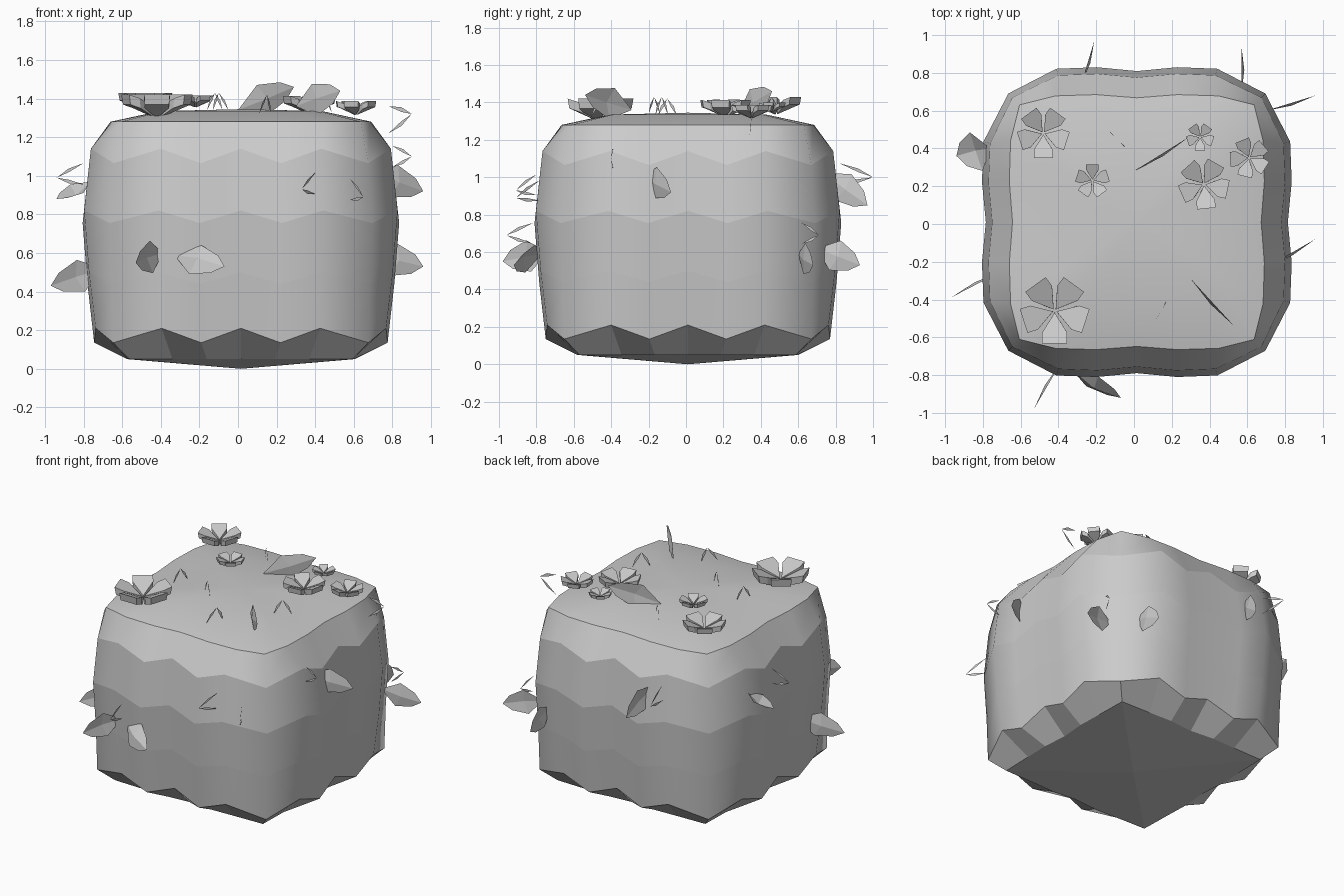
import bpy, bmesh
from math import sin, cos, radians
from mathutils import Vector, Matrix

if "Cube" in bpy.data.objects:
    bpy.data.objects.remove(bpy.data.objects["Cube"])


def finish(bm, name, normals=True):
    if normals:
        bmesh.ops.recalc_face_normals(bm, faces=bm.faces)
    me = bpy.data.meshes.new(name)
    bm.to_mesh(me)
    bm.free()
    ob = bpy.data.objects.new(name, me)
    bpy.context.collection.objects.link(ob)
    return ob


# Rounded block: rings of 24 points whose heights zigzag
def ring(bm, h, corner, spread, z_low, z_high):
    side = [(-2, .99), (-1, 1.0), (0, .975), (1, 1.0), (2, .99)]
    pts = [(k * spread / 2 * h, -d * h) for k, d in side] + [(corner * h, -corner * h)]
    out = []
    for q in range(4):
        rot = Matrix.Rotation(radians(90 * q), 3, 'Z')
        for i, (x, y) in enumerate(pts):
            p = rot @ Vector((x, y, 0))
            z = z_high if i % 2 == 0 else z_low
            out.append(bm.verts.new((p.x + .015, p.y + .01, z)))
    return out


bm = bmesh.new()
levels = [  # half size, corner, spread, low z, high z
    (.59, .98, .60, .05, .05), (.76, .87, .54, .135, .21),
    (.795, .84, .53, .44, .50), (.82, .83, .52, .755, .82),
    (.785, .84, .53, 1.065, 1.14), (.675, .92, .64, 1.28, 1.28),
    (.42, .95, .64, 1.335, 1.335)]
rings = [ring(bm, *lv) for lv in levels]
for k in range(len(rings) - 1):
    a, b = rings[k], rings[k + 1]
    for i in range(24):
        j = (i + 1) % 24
        f = bm.faces.new((a[i], a[j], b[j], b[i]))
        f.smooth = k > 0
for r, z, sm in ((rings[0], 0, False), (rings[-1], 1.345, True)):
    c = bm.verts.new((.015, .01, z))
    for i in range(24):
        bm.faces.new((r[i], r[(i + 1) % 24], c)).smooth = sm
for r in rings[:-1]:
    for i in range(24):
        bm.edges.get((r[i], r[(i + 1) % 24])).smooth = False
finish(bm, "rounded_block")


# Five-petal cupped flowers with thick petals
def flower(n, x, y, z, r, turn):
    bm = bmesh.new()
    outline = [(.05, 0, 0), (.72, -30, .28), (1, -21, .38), (1, 21, .38), (.72, 30, .28)]
    for p in range(5):
        a0 = turn + 72 * p
        top, low = [], []
        for d, a, h in outline:
            t = radians(a0 + a)
            top.append(bm.verts.new((x + d * r * cos(t), y + d * r * sin(t), z + h * r)))
            low.append(bm.verts.new((x + d * r * .95 * cos(t), y + d * r * .95 * sin(t),
                                     z + h * r - .28 * r)))
        bm.faces.new(top)
        bm.faces.new(low[::-1])
        for i in range(5):
            j = (i + 1) % 5
            bm.faces.new((top[i], low[i], low[j], top[j]))
    finish(bm, f"flower_{n}")


for n, f in enumerate([(-.48, .48, 1.375, .14, 54), (-.22, .23, 1.38, .092, 18),
                       (.35, .46, 1.37, .075, 54), (.37, .21, 1.36, .138, 60),
                       (.61, .35, 1.345, .108, 40), (-.42, -.46, 1.35, .185, 54)]):
    flower(n, *f)


# Folded leaf: midrib from base to tip, two half blades
def leaf(n, base, tip, w=.085, side=(0, 0, 1), fold=.014):
    b, t = Vector(base), Vector(tip)
    axis = t - b
    s = Vector(side)
    s = (s - axis * (s.dot(axis) / axis.length_squared)).normalized()
    nrm = axis.normalized().cross(s) * fold
    bm = bmesh.new()
    vb, vt = bm.verts.new(b), bm.verts.new(t)
    mid = bm.verts.new(b + axis * .5 + nrm)
    for sg in (-1, 1):
        e1 = bm.verts.new(b + axis * .42 + s * w * sg)
        e2 = bm.verts.new(b + axis * .8 + s * w * .6 * sg)
        bm.faces.new((vb, e1, mid))
        bm.faces.new((mid, e1, e2, vt))
    finish(bm, f"leaf_{n}")


leaves = [
    ((-.70, -.25, .52), (-.97, -.39, .43)), ((.70, -.23, 1.01), (.96, -.08, .92)),
    ((.70, .60, .59), (.96, .68, .53)), ((.57, .70, .62), (.57, .93, .53)),
    ((-.28, .74, 1.02), (-.21, .97, .85)), ((-.39, -.74, .60), (-.53, -.98, .55)),
    ((.0, .28, 1.34), (.29, .46, 1.46)), ((.30, -.29, 1.36), (.53, -.54, 1.44)),
]
for n, (b, t) in enumerate(leaves):
    leaf(n, b, t)
# Two leaves turned broadside
leaf(8, (-.33, -.77, .59), (-.07, -.92, .53), .085, (.2, .45, 1), .03)
leaf(9, (-.76, .40, .97), (-.94, .36, .88), .11, (.35, 1, .5), .03)


# Grass tufts: two slim bent blades meeting at an outer tip
def tuft(n, base, tip, spread):
    b, t, s = Vector(base), Vector(tip), Vector(spread)
    bm = bmesh.new()
    vt = bm.verts.new(t)
    for sg in (-1, 1):
        foot = b + s * sg
        m = foot.lerp(t, .55) + s * .25 * sg
        v = [bm.verts.new(p) for p in (foot, m, m - s * .35 * sg)]
        bm.faces.new((v[0], v[1], vt, v[2]))
    finish(bm, f"grass_{n}")


up = (0, 0, .055)
tufts = [
    ((.40, -.80, .96), (.33, -.91, .93), up), ((.58, -.78, .93), (.65, -.91, .89), up),
    ((-.33, -.82, .70), (-.33, -.96, .69), up), ((.76, .62, .70), (.80, .71, .69), up),
    ((.78, .34, 1.29), (.90, .35, 1.32), (0, 0, .07)), ((.80, -.39, 1.10), (.90, -.40, 1.10), up),
    ((-.39, .82, 1.02), (-.42, 1.0, 1.0), up), ((-.80, .19, 1.01), (-.94, .18, .99), up),
    ((-.09, .45, 1.34), (-.10, .46, 1.43), (-.04, .04, 0)),
    ((.44, -.13, 1.33), (.44, -.13, 1.43), (.045, .035, 0)),
    ((-.12, -.17, 1.34), (-.12, -.17, 1.43), (-.04, .03, 0)),
    ((.14, -.46, 1.32), (.15, -.45, 1.42), (.03, .05, 0)),
    ((-.38, -.10, 1.33), (-.38, -.10, 1.42), (.02, .05, 0)),
]
for n, t in enumerate(tufts):
    tuft(n, *t)
